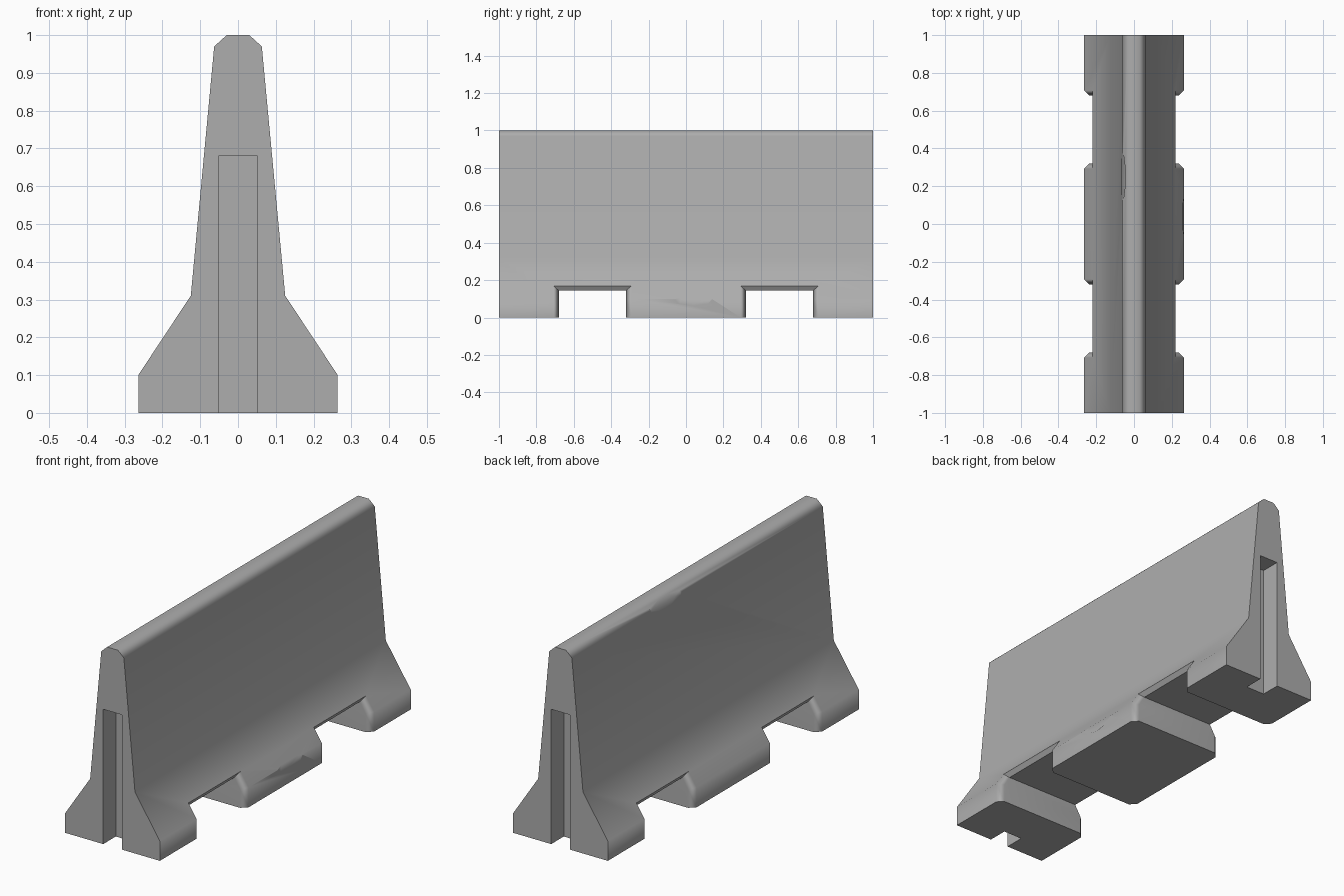
import bpy, bmesh
from math import radians

if "Cube" in bpy.data.objects:
    bpy.data.objects.remove(bpy.data.objects["Cube"])


def finish(name, bm):
    bmesh.ops.recalc_face_normals(bm, faces=bm.faces)
    me = bpy.data.meshes.new(name)
    bm.to_mesh(me)
    bm.free()
    ob = bpy.data.objects.new(name, me)
    bpy.context.collection.objects.link(ob)
    return ob


def box(name, center, size):
    bm = bmesh.new()
    bmesh.ops.create_cube(bm, size=1)
    bmesh.ops.scale(bm, vec=size, verts=bm.verts)
    bmesh.ops.translate(bm, vec=center, verts=bm.verts)
    return finish(name, bm)


def pebble(name, center, radii):
    bm = bmesh.new()
    bmesh.ops.create_icosphere(bm, subdivisions=1, radius=1)
    bmesh.ops.scale(bm, vec=radii, verts=bm.verts)
    bmesh.ops.translate(bm, vec=center, verts=bm.verts)
    return finish(name, bm)


def cut(target, cutter):
    mod = target.modifiers.new("cut", 'BOOLEAN')
    mod.operation = 'DIFFERENCE'
    mod.solver = 'EXACT'
    mod.object = cutter
    bpy.context.view_layer.objects.active = target
    bpy.ops.object.modifier_apply(modifier=mod.name)
    bpy.data.objects.remove(cutter, do_unlink=True)


# Barrier body: mirrored profile extruded along y
half = [(0.264, 0), (0.264, 0.1), (0.125, 0.31), (0.063, 0.97), (0.03, 1.0)]
profile = half + [(-x, z) for x, z in reversed(half)]
bm = bmesh.new()
face = bm.faces.new([bm.verts.new((x, -1, z)) for x, z in profile])
ext = bmesh.ops.extrude_face_region(bm, geom=[face])
bmesh.ops.translate(bm, vec=(0, 2, 0),
                    verts=[g for g in ext["geom"] if isinstance(g, bmesh.types.BMVert)])
barrier = finish("concrete_barrier", bm)

# Forklift notches through the base
for s in (-1, 1):
    cut(barrier, box("notch_cutter", (0, s * 0.5, 0.045), (1, 0.36, 0.2)))

# Chamfer the outer rims of the notches
bm = bmesh.new()
bm.from_mesh(barrier.data)
bm.normal_update()


def is_inner(f):
    c = f.calc_center_median()
    return abs(f.normal.x) < 0.01 and abs(c.y) < 0.9 and 0.01 < c.z < 0.2


rim = [e for e in bm.edges if len(e.link_faces) == 2
       and any(is_inner(f) for f in e.link_faces)
       and any(abs(f.normal.x) > 0.5 for f in e.link_faces)]
bmesh.ops.bevel(bm, geom=rim, offset=0.028, segments=1, profile=0.5, affect='EDGES')
bm.to_mesh(barrier.data)
bm.free()

# Connector slots in both ends
for s in (-1, 1):
    cut(barrier, box("slot_cutter", (0, s, 0.29), (0.104, 0.2, 0.78)))

# Chipped spots on the top edge and on the foot
cut(barrier, pebble("top_chip_cutter", (-0.075, 0.25, 0.98), (0.036, 0.18, 0.055)))
cut(barrier, pebble("foot_chip_cutter", (0.277, 0.04, 0.095), (0.025, 0.15, 0.05)))

# Dark concrete
concrete = bpy.data.materials.new("dark_concrete")
concrete.diffuse_color = (0.42, 0.42, 0.42, 1)
concrete.use_nodes = True
concrete.node_tree.nodes["Principled BSDF"].inputs["Base Color"].default_value = concrete.diffuse_color
barrier.data.materials.clear()
barrier.data.materials.append(concrete)
for p in barrier.data.polygons:
    p.material_index = 0

# Smooth shading with sharp ends; large faces keep their own normals
bpy.ops.object.select_all(action='DESELECT')
barrier.select_set(True)
bpy.context.view_layer.objects.active = barrier
bpy.ops.object.shade_smooth_by_angle(angle=radians(50))
weighted = barrier.modifiers.new("weighted_normals", 'WEIGHTED_NORMAL')
weighted.keep_sharp = True
